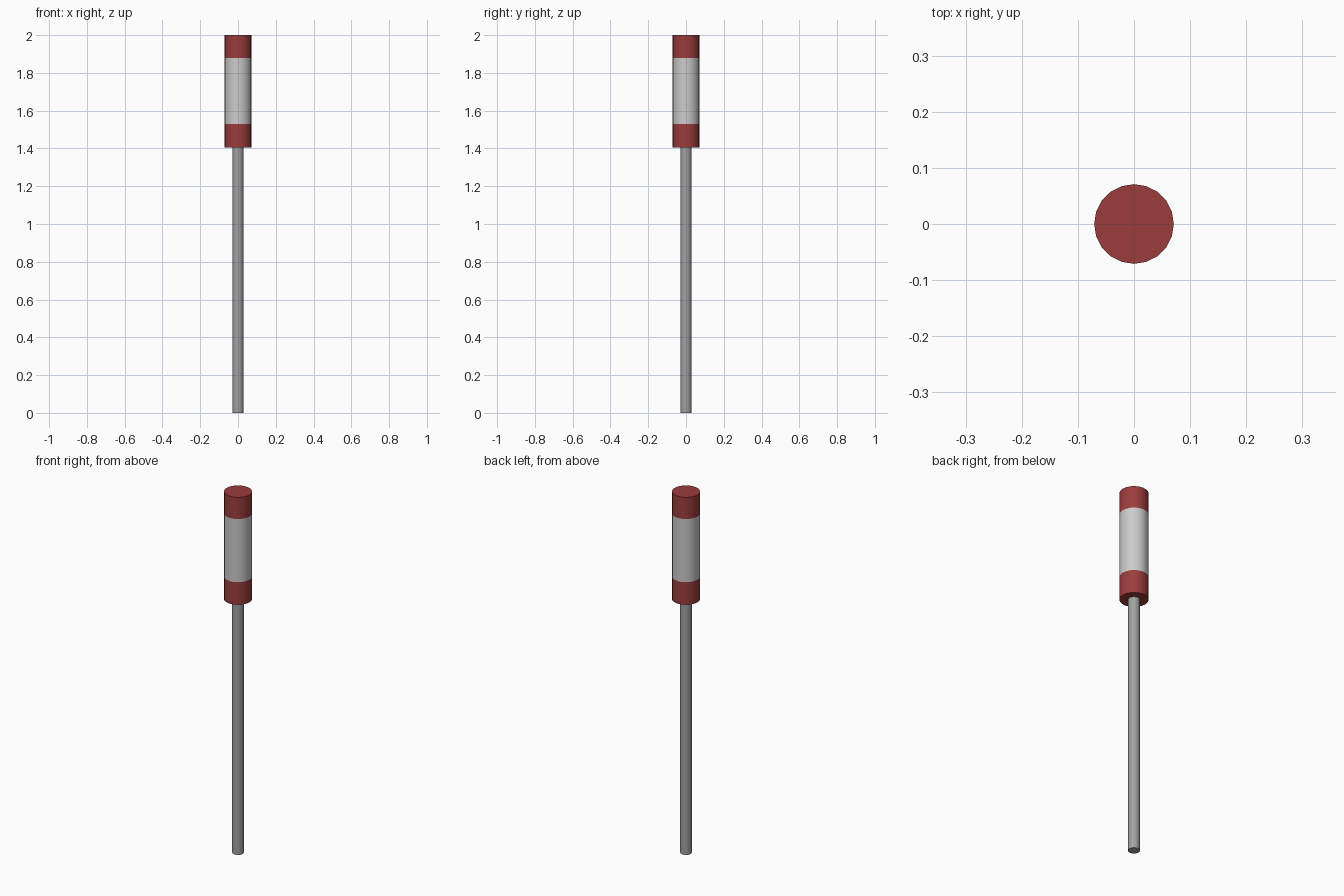
import bpy
import math

if "Cube" in bpy.data.objects:
    bpy.data.objects.remove(bpy.data.objects["Cube"])

SIDES = 20


def material(name, rgb):
    mat = bpy.data.materials.new(name)
    mat.diffuse_color = (*rgb, 1)
    mat.use_nodes = True
    mat.node_tree.nodes["Principled BSDF"].inputs["Base Color"].default_value = mat.diffuse_color
    return mat


def cylinder(name, radius, z0, z1, mat=None, caps='NGON'):
    bpy.ops.mesh.primitive_cylinder_add(
        vertices=SIDES, radius=radius, depth=z1 - z0,
        end_fill_type=caps, location=(0, 0, (z0 + z1) / 2),
        rotation=(0, 0, math.pi / 2))
    obj = bpy.context.object
    obj.name = name
    if mat:
        obj.data.materials.append(mat)
    bpy.ops.object.shade_smooth_by_angle(angle=math.radians(30))
    return obj


red = material("dark_red", (0.33, 0.045, 0.045))
white = material("light_grey", (0.62, 0.62, 0.62))
steel = material("mid_grey", (0.36, 0.36, 0.36))

# Slim handle shaft
cylinder("shaft", 0.029, 0, 1.405, steel)

# Head: pale sleeve between two red end bands
cylinder("lower_band", 0.071, 1.405, 1.53, red)
cylinder("sleeve", 0.071, 1.53, 1.88, white, 'NOTHING')
cylinder("upper_band", 0.071, 1.88, 2.0, red)
